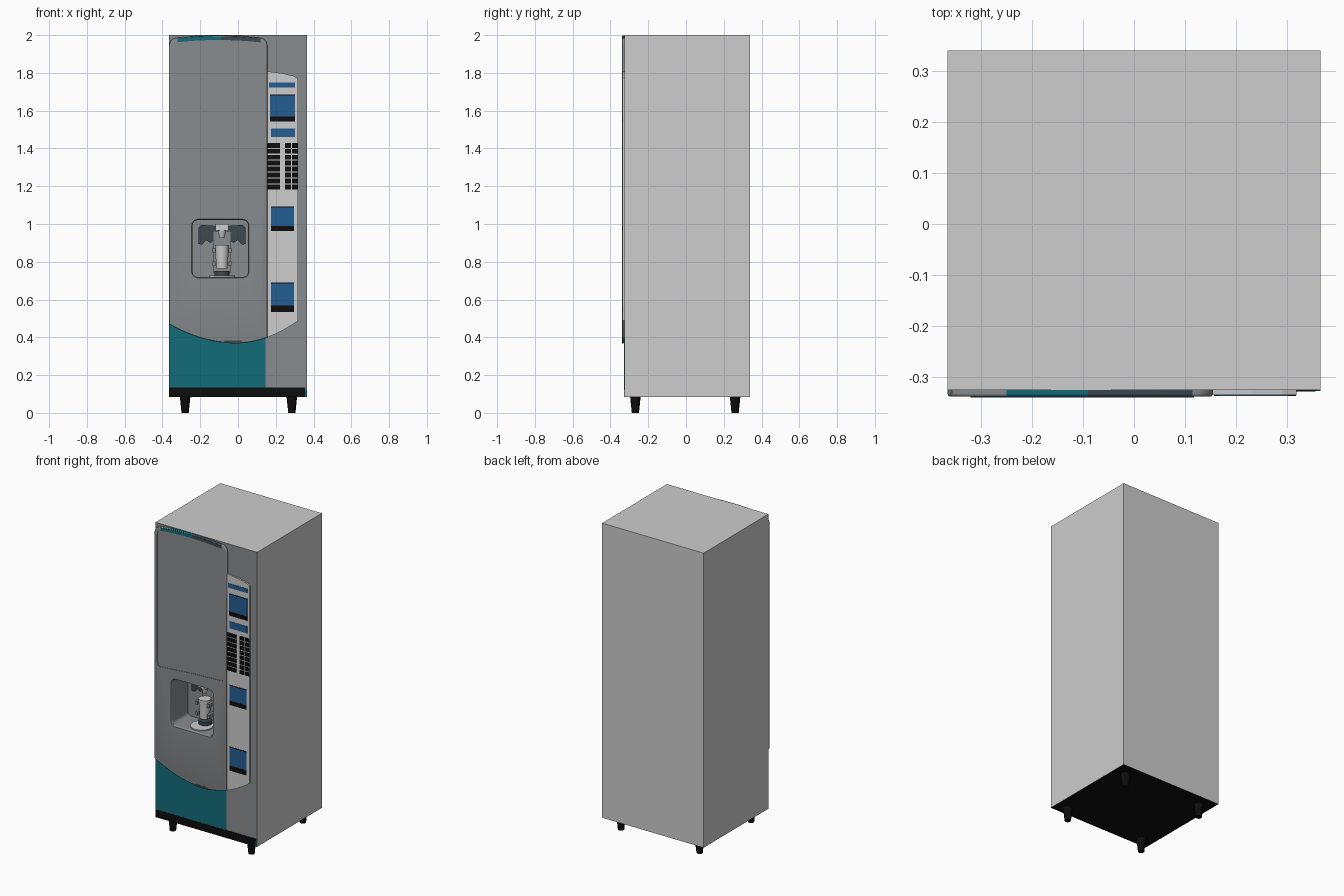
import bpy, bmesh, math
from mathutils import Matrix

if "Cube" in bpy.data.objects:
    bpy.data.objects.remove(bpy.data.objects["Cube"])


def material(name, rgb):
    m = bpy.data.materials.new(name)
    m.diffuse_color = (*rgb, 1)
    m.use_nodes = True
    m.node_tree.nodes["Principled BSDF"].inputs["Base Color"].default_value = m.diffuse_color
    return m


LIGHT = material("light_grey", (0.61, 0.61, 0.61))
GREY = material("mid_grey", (0.25, 0.265, 0.275))
TEAL = material("teal", (0.006, 0.15, 0.19))
SLATE = material("slate", (0.045, 0.065, 0.08))
BLUE = material("blue", (0.017, 0.11, 0.29))
BLACK = material("black", (0.004, 0.004, 0.004))


def finish(name, bm, mats):
    bmesh.ops.recalc_face_normals(bm, faces=bm.faces)
    me = bpy.data.meshes.new(name)
    bm.to_mesh(me)
    bm.free()
    for m in mats:
        me.materials.append(m)
    ob = bpy.data.objects.new(name, me)
    bpy.context.collection.objects.link(ob)
    return ob


def prism(name, pts, y0, y1, *mats, bevel=0):
    """Extrude an (x, z) outline from y0 (front) to y1 (back)."""
    bm = bmesh.new()
    a = [bm.verts.new((x, y0, z)) for x, z in pts]
    b = [bm.verts.new((x, y1, z)) for x, z in pts]
    front = bm.faces.new(a)
    bm.faces.new(b[::-1])
    n = len(pts)
    for i in range(n):
        bm.faces.new((a[i], b[i], b[(i + 1) % n], a[(i + 1) % n]))
    bmesh.ops.recalc_face_normals(bm, faces=bm.faces)
    if bevel:
        bmesh.ops.bevel(bm, geom=list(front.edges), offset=bevel, segments=3,
                        profile=0.5, affect='EDGES')
    return finish(name, bm, mats)


def box(name, x0, x1, z0, z1, y0, y1, *mats):
    return prism(name, [(x0, z0), (x1, z0), (x1, z1), (x0, z1)], y0, y1, *mats)


def cone(name, x, y, z0, z1, r0, r1, mat, seg=20):
    bm = bmesh.new()
    bmesh.ops.create_cone(bm, cap_ends=True, segments=seg, radius1=r0, radius2=r1, depth=z1 - z0,
                          matrix=Matrix.Translation((x, y, (z0 + z1) / 2)))
    return smooth(finish(name, bm, [mat]))


def rounded(x0, x1, z0, z1, r, n=5):
    pts = []
    for cx, cz, s in ((x1 - r, z1 - r, 0), (x0 + r, z1 - r, 90), (x0 + r, z0 + r, 180), (x1 - r, z0 + r, 270)):
        for i in range(n + 1):
            t = math.radians(s + 90 * i / n)
            pts.append((cx + r * math.cos(t), cz + r * math.sin(t)))
    return pts


def select(ob):
    bpy.ops.object.select_all(action='DESELECT')
    ob.select_set(True)
    bpy.context.view_layer.objects.active = ob


def smooth(ob):
    select(ob)
    bpy.ops.object.shade_smooth_by_angle(angle=math.radians(35))
    return ob


def cut(ob, cutter):
    m = ob.modifiers.new("cut", 'BOOLEAN')
    m.operation, m.solver, m.object = 'DIFFERENCE', 'EXACT', cutter
    select(ob)
    bpy.ops.object.modifier_apply(modifier=m.name)


def span(a, b, n):
    return [a + (b - a) * i / n for i in range(n + 1)]


def top(x):      # arched top of the door panel
    return 1.998 - 0.25 * (x + 0.105) ** 2


def bottom(x):   # bowed bottom of the door panel
    return 0.37 + (0.8 if x < -0.01 else 1.1) * (x + 0.01) ** 2


# Cutters: flared niche and shallow display window
niche = prism("niche_cutter", rounded(-0.24, 0.053, 0.72, 1.02, 0.025), -0.36, -0.17, GREY)
flare = prism("flare_cutter", rounded(-0.25, 0.063, 0.71, 1.03, 0.035), -0.346, -0.326, GREY)
for v in flare.data.vertices:
    if v.co.y > -0.33:
        v.co.x = -0.0935 + (v.co.x + 0.0935) * 0.93
        v.co.z = 0.87 + (v.co.z - 0.87) * 0.93
window = prism("window_cutter",
               [(x, top(x) - 0.026) for x in span(-0.325, 0.115, 12)]
               + [(0.131, 1.955), (0.137, 1.935), (0.137, 1.12), (0.130, 1.106), (0.1, 1.102),
                  (-0.1, 1.094), (-0.25, 1.082), (-0.32, 1.076), (-0.337, 1.082), (-0.345, 1.10),
                  (-0.345, 1.935), (-0.34, 1.955)], -0.36, -0.335, GREY)

# Cabinet: light shell, grey front and niche, black underside
cab = box("cabinet", -0.365, 0.365, 0.085, 2.0, -0.325, 0.34, LIGHT, GREY, BLACK)
cut(cab, niche)
for f in cab.data.polygons:
    c = f.center
    shell = abs(c.x) > 0.36 or c.z > 1.99 or c.y > 0.33
    f.material_index = 0 if shell else 2 if c.z < 0.09 else 1

# Door panel with arched top and bowed bottom
outline = ([(x, bottom(x)) for x in span(-0.365, 0.155, 20)]
           + [(0.155, 1.945), (0.149, 1.968)]
           + [(x, top(x)) for x in (0.13, 0.115, 0.06, 0.0, -0.05, -0.09, -0.15, -0.2, -0.25, -0.3, -0.335)]
           + [(-0.357, 1.970), (-0.365, 1.945)])
panel = prism("door_panel", outline, -0.338, -0.325, GREY, TEAL, SLATE, bevel=0.005)
for c in (flare, niche, window):
    cut(panel, c)
for f in panel.data.polygons:
    x = f.center.x
    f.material_index = 0
    if f.normal.z > 0.3 and f.center.z > 1.97:
        f.material_index = 1 if -0.25 < x < -0.09 else 2 if -0.09 < x < 0.115 else 0
smooth(panel)
for c in (niche, flare, window):
    bpy.data.objects.remove(c)

# Coloured strips along the panel top, and the dark grip at its bottom
for name, x0, x1, mat in (("top_strip_left", -0.32, -0.09, TEAL), ("top_strip_right", -0.09, 0.118, SLATE)):
    xs = span(x0, x1, 8)
    prism(name, [(x, top(x) - 0.004) for x in xs] + [(x, top(x) - 0.024) for x in xs[::-1]],
          -0.3395, -0.336, mat)
xs = span(-0.085, 0.03, 8)
prism("bottom_grip", [(x, bottom(x) - 0.002) for x in xs] + [(0.015, 0.383), (-0.07, 0.383)],
      -0.3392, -0.33, SLATE)

# Lower kick panel and base strip
box("kick_panel", -0.365, 0.145, 0.135, 0.49, -0.327, -0.325, TEAL)
box("base_strip", -0.365, 0.356, 0.085, 0.135, -0.328, -0.325, BLACK)
box("base_corner", 0.356, 0.365, 0.085, 0.125, -0.327, -0.325, TEAL)

# Selection panel
prism("selection_panel", [(x, bottom(x)) for x in span(0.155, 0.318, 8)]
      + [(0.318, 1.772), (0.29, 1.785), (0.23, 1.799), (0.155, 1.808)], -0.335, -0.325, LIGHT)

# Blue labels, some with black slots under them
for i, (x0, x1, z0, z1, slot) in enumerate((
        (0.163, 0.302, 1.722, 1.75, 0), (0.17, 0.302, 1.57, 1.68, 0.028), (0.175, 0.302, 1.46, 1.505, 0),
        (0.175, 0.297, 0.99, 1.087, 0.028), (0.175, 0.297, 0.568, 0.685, 0.033))):
    box(f"label_{i}", x0, x1, z0, z1, -0.337, -0.335, BLUE)
    if slot:
        box(f"slot_{i}", x0, x1, z0 - slot, z0, -0.3375, -0.335, BLACK)
        box(f"label_edge_{i}", x0, x1, z1, z1 + 0.005, -0.337, -0.335, BLACK)

# Button grid
for r in range(8):
    z = 1.183 + r * 0.0315
    for c, (x0, x1) in enumerate(((0.157, 0.222), (0.248, 0.281), (0.286, 0.317))):
        box(f"button_{r}_{c}", x0, x1, z, z + 0.026, -0.337, -0.335, BLACK)

# Dispensing niche: tray, cup, nozzle and dark side shrouds
cone("drip_tray", -0.085, -0.25, 0.72, 0.727, 0.068, 0.068, LIGHT, 32)
cone("cup_foot", -0.085, -0.215, 0.727, 0.75, 0.04, 0.04, SLATE)
cone("cup", -0.085, -0.22, 0.765, 0.89, 0.03, 0.037, LIGHT)
cone("nozzle", -0.085, -0.22, 0.925, 0.965, 0.012, 0.022, LIGHT)
box("nozzle_block", -0.12, -0.05, 0.965, 1.0, -0.245, -0.17, LIGHT)
box("cup_backplate", -0.13, -0.04, 0.74, 0.96, -0.182, -0.17, GREY)
for s, side in ((-1, "left"), (1, "right")):
    for z in (0.79, 0.86):
        box(f"cup_clip_{side}", -0.085 + s * 0.034, -0.085 + s * 0.05, z - 0.012, z + 0.012,
            -0.245, -0.17, GREY)
    prism(f"shroud_{side}", [(-0.085 + s * dx, z) for dx, z in (
        (0.035, 0.99), (0.11, 0.995), (0.125, 0.98), (0.125, 0.895), (0.105, 0.89),
        (0.085, 0.915), (0.06, 0.9), (0.035, 0.92))], -0.18, -0.17, SLATE)

# Feet
for x in (-0.28, 0.285):
    for y in (-0.268, 0.26):
        cone("foot", x, y, 0.0, 0.086, 0.019, 0.028, BLACK, 16)
